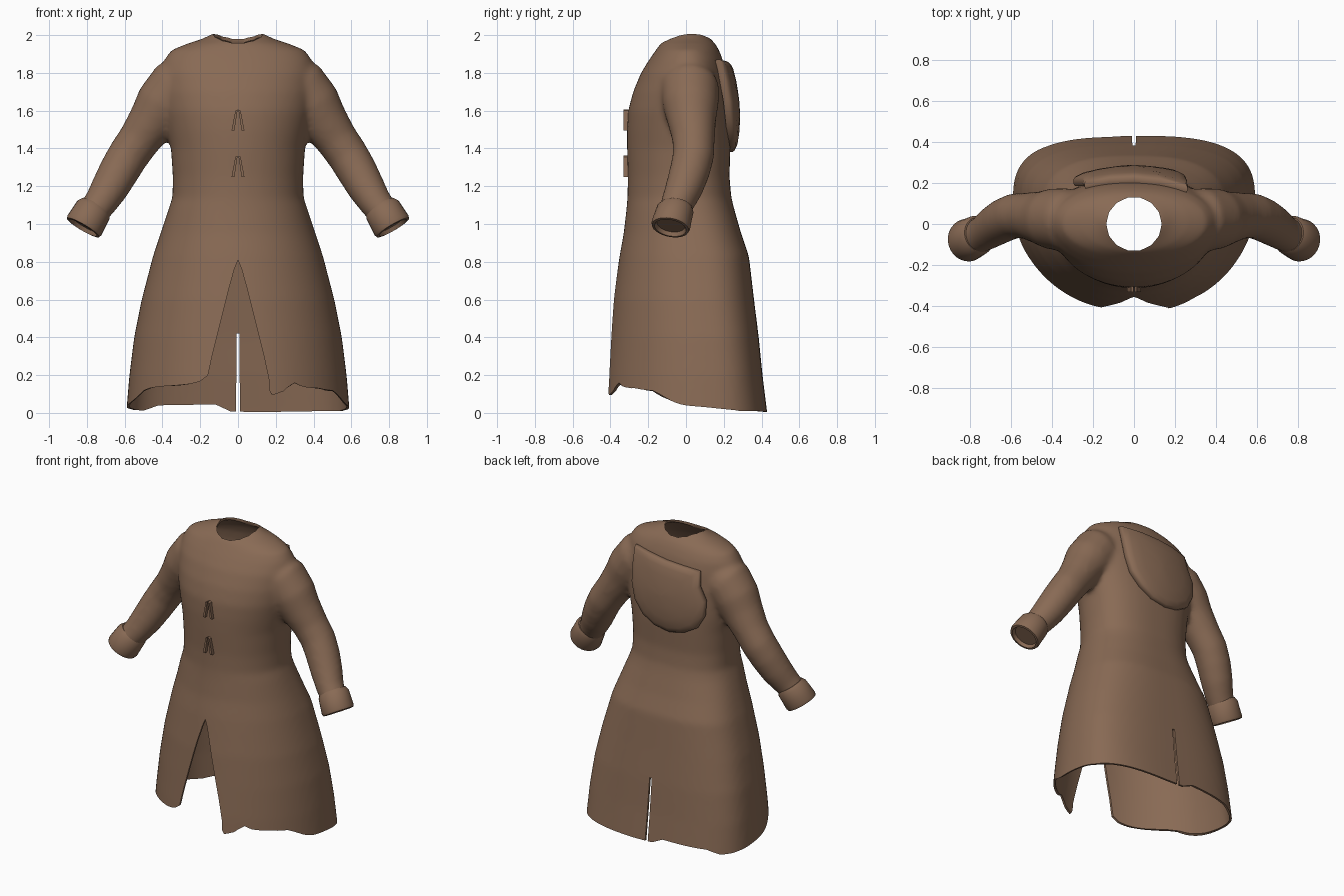
import bpy, bmesh, math
from mathutils import Vector

if "Cube" in bpy.data.objects:
    bpy.data.objects.remove(bpy.data.objects["Cube"])

brown = bpy.data.materials.new("brown_cloth")
brown.diffuse_color = (0.25, 0.145, 0.09, 1)
brown.use_nodes = True
brown.node_tree.nodes["Principled BSDF"].inputs["Base Color"].default_value = brown.diffuse_color


def finish(bm, name, angle=40):
    bmesh.ops.recalc_face_normals(bm, faces=bm.faces[:])
    me = bpy.data.meshes.new(name)
    bm.to_mesh(me)
    bm.free()
    ob = bpy.data.objects.new(name, me)
    bpy.context.collection.objects.link(ob)
    me.materials.append(brown)
    select(ob)
    if angle:
        bpy.ops.object.shade_smooth_by_angle(angle=math.radians(angle))
    return ob


def select(ob):
    bpy.ops.object.select_all(action='DESELECT')
    ob.select_set(True)
    bpy.context.view_layer.objects.active = ob


def modify(ob, kind, **settings):
    select(ob)
    m = ob.modifiers.new(kind, kind)
    for key, value in settings.items():
        setattr(m, key, value)
    bpy.ops.object.modifier_apply(modifier=m.name)


def skin(bm, rings):
    """Join rings of points into a closed, capped loft."""
    rows = [[bm.verts.new(p) for p in ring] for ring in rings]
    n = len(rows[0])
    for a, b in zip(rows, rows[1:]):
        for i in range(n):
            j = (i + 1) % n
            bm.faces.new((a[i], a[j], b[j], b[i]))
    bm.faces.new(rows[0][::-1])
    bm.faces.new(rows[-1])


def interp(table, t):
    for (a, va), (b, vb) in zip(table, table[1:]):
        if t <= b:
            return va + (vb - va) * max(0, (t - a) / (b - a))
    return table[-1][1]


def tube(bm, path, side, n=28):
    pts = [Vector((p[0] * side, p[1], p[2])) for p in path]
    rings = []
    for k, p in enumerate(pts):
        d = (pts[min(k + 1, len(pts) - 1)] - pts[max(k - 1, 0)]).normalized()
        u = d.cross(Vector((0, 1, 0))).normalized()
        v = d.cross(u)
        rings.append([p + path[k][3] * (u * math.cos(a) + v * math.sin(a))
                      for a in (2 * math.pi * i / n for i in range(n))])
    skin(bm, rings)


def prism(bm, outline, y0, y1):
    skin(bm, [[(x, y, z) for x, z in outline] for y in (y0, y1)])


# Coat body: height, half width, front y, back y, y of widest line, back squareness
body = [(-.12, .60, -.44, .44, .10, 3), (0, .592, -.44, .43, .10, 3),
        (.2, .575, -.425, .405, .10, 3), (.4, .55, -.405, .385, .09, 2.9),
        (.6, .51, -.385, .36, .07, 2.8), (.83, .45, -.352, .333, .05, 2.7),
        (.95, .41, -.33, .292, .03, 2.6), (1.08, .367, -.315, .255, 0, 2.5),
        (1.14, .347, -.31, .24, 0, 2.5), (1.25, .345, -.308, .23, 0, 2.5),
        (1.4, .355, -.312, .235, 0, 2.5), (1.5, .375, -.312, .232, 0, 2.5),
        (1.6, .395, -.306, .226, 0, 2.4), (1.7, .405, -.28, .22, 0, 2.3),
        (1.8, .405, -.238, .21, 0, 2.2), (1.87, .39, -.195, .195, .01, 2.1),
        (1.92, .355, -.16, .175, .01, 2), (1.955, .27, -.135, .155, .02, 2),
        (1.98, .19, -.1, .13, .02, 2), (2.01, .13, -.06, .10, .02, 2)]
rings = []
for z, w, front, back, mid, n in body:
    ring = []
    for i in range(72):
        a = 2 * math.pi * i / 72
        e = 2 / n if math.sin(a) > 0 else 2 / 2.05
        c, s = math.cos(a), math.sin(a)
        depth = back - mid if s > 0 else mid - front
        ring.append((w * math.copysign(abs(c) ** e, c),
                     mid + depth * math.copysign(abs(s) ** e, s), z))
    rings.append(ring)
bm = bmesh.new()
skin(bm, rings)

# Sleeves, fused into the body
arm = [(.24, .02, 1.76, .13), (.33, .02, 1.72, .155), (.40, .025, 1.63, .148), (.45, .03, 1.55, .13),
       (.52, .04, 1.45, .113), (.58, .04, 1.365, .11), (.63, .02, 1.28, .107),
       (.68, -.01, 1.19, .10), (.73, -.045, 1.11, .088), (.79, -.075, 1.035, .08)]
for side in (-1, 1):
    tube(bm, arm, side)
coat = finish(bm, "coat", 0)
modify(coat, 'REMESH', mode='VOXEL', voxel_size=.017, use_smooth_shade=True)
modify(coat, 'SMOOTH', factor=.5, iterations=9)

# Open the bottom and give the cloth a thickness
bm = bmesh.new()
bm.from_mesh(coat.data)
bmesh.ops.delete(bm, geom=[v for v in bm.verts if v.co.z < -.06], context='VERTS')
bm.to_mesh(coat.data)
bm.free()
modify(coat, 'SOLIDIFY', thickness=.014, offset=-1)


def cut(bm, name):
    tool = finish(bm, name, 0)
    tool.hide_render = True
    modify(coat, 'BOOLEAN', operation='DIFFERENCE', object=tool, solver='EXACT')
    bpy.data.objects.remove(tool)


# Neck opening
bm = bmesh.new()
skin(bm, [[(.135 * math.cos(a), .132 * math.sin(a), z)
           for a in (2 * math.pi * i / 14 for i in range(14))] for z in (1.8, 2.2)])
cut(bm, "neck_cutter")

# Front and back slits
bm = bmesh.new()
half = [(.018, .765), (.05, .65), (.105, .43), (.135, .31), (.165, .17), (.17, -.2)]
prism(bm, [(0, .81)] + half + [(-x, z) for x, z in half[::-1]], -.7, -.02)
cut(bm, "front_slit_cutter")
bm = bmesh.new()
prism(bm, [(-.011, -.2), (.011, -.2), (.008, .42), (-.008, .42)], .05, .7)
cut(bm, "back_slit_cutter")

# Worn, wavy hem, higher at the front
front_hem = [(-.6, .05), (-.5, .125), (-.35, .14), (-.2, .17), (-.15, .2), (.14, .17),
             (.18, .1), (.24, .11), (.3, .16), (.4, .125), (.5, .13), (.6, .05)]
back_hem = [(-.6, .02), (-.5, .012), (-.42, .04), (-.12, .045), (-.04, .008),
            (.1, .004), (.6, .012)]


def hem(x, y):
    t = min(1, max(0, (y + .22) / .5))
    wave = .006 * math.sin(31 * x + 17 * y)
    return max(0, interp(front_hem, x) * (1 - t) + interp(back_hem, x) * t + wave * (1 - t))


bm = bmesh.new()
bmesh.ops.create_grid(bm, x_segments=70, y_segments=50, size=.7)
ext = bmesh.ops.extrude_face_region(bm, geom=bm.faces[:])
top = {v for v in ext['geom'] if isinstance(v, bmesh.types.BMVert)}
for v in bm.verts:
    v.co.z = hem(v.co.x, v.co.y) if v in top else -.4
cut(bm, "hem_cutter")
select(coat)
bpy.ops.object.shade_smooth_by_angle(angle=math.radians(45))

# Flared cuffs with a shallow recess at the end
cuff = [(.752, -.05, 1.095, .084), (.765, -.057, 1.075, .098), (.79, -.07, 1.032, .101),
        (.812, -.08, .994, .104), (.82, -.083, .981, .099), (.821, -.083, .979, .085),
        (.81, -.08, .997, .075)]
for side, label in ((-1, "left"), (1, "right")):
    bm = bmesh.new()
    axis = Vector((.5 * side, -.17, -.85)).normalized()
    u = axis.cross(Vector((0, 1, 0))).normalized()
    v = axis.cross(u)
    skin(bm, [[Vector((x * side, y, z)) + r * (u * math.cos(a) + v * math.sin(a))
               for a in (2 * math.pi * i / 28 for i in range(28))] for x, y, z, r in cuff])
    finish(bm, label + "_cuff", 50)

# Padded back patch that follows the curve of the back
outline = [(.26, 1.87), (.13, 1.862), (0, 1.85), (-.12, 1.84), (-.24, 1.825), (-.25, 1.73),
           (-.295, 1.64), (-.29, 1.54), (-.24, 1.45), (-.15, 1.4), (-.05, 1.38),
           (.06, 1.4), (.15, 1.455), (.22, 1.54), (.25, 1.65), (.258, 1.76)]
depth = [(1.38, .262), (1.45, .28), (1.55, .287), (1.65, .283), (1.75, .268), (1.87, .238)]
bm = bmesh.new()
rings = []
for scale, inset in ((.3, .06), (.97, .05), (1, .035), (1, .016), (.97, .006), (.85, 0),
                     (.6, 0), (.3, 0), (.05, 0)):
    ring = []
    for px, pz in outline:
        x, z = px * scale, 1.63 + (pz - 1.63) * scale
        ring.append((x, interp(depth, z) - .6 * x * x - inset, z))
    rings.append(ring)
skin(bm, rings)
finish(bm, "back_patch", 60)

# Chest clasps: pairs of leaning bars
for label, base in (("upper", 1.495), ("lower", 1.25)):
    bm = bmesh.new()
    for s in (-1, 1):
        prism(bm, [(s * .002, base + .112), (s * .014, base + .105), (s * .034, base),
                   (s * .019, base)], -.331, -.295)
    finish(bm, label + "_clasp", 30)
